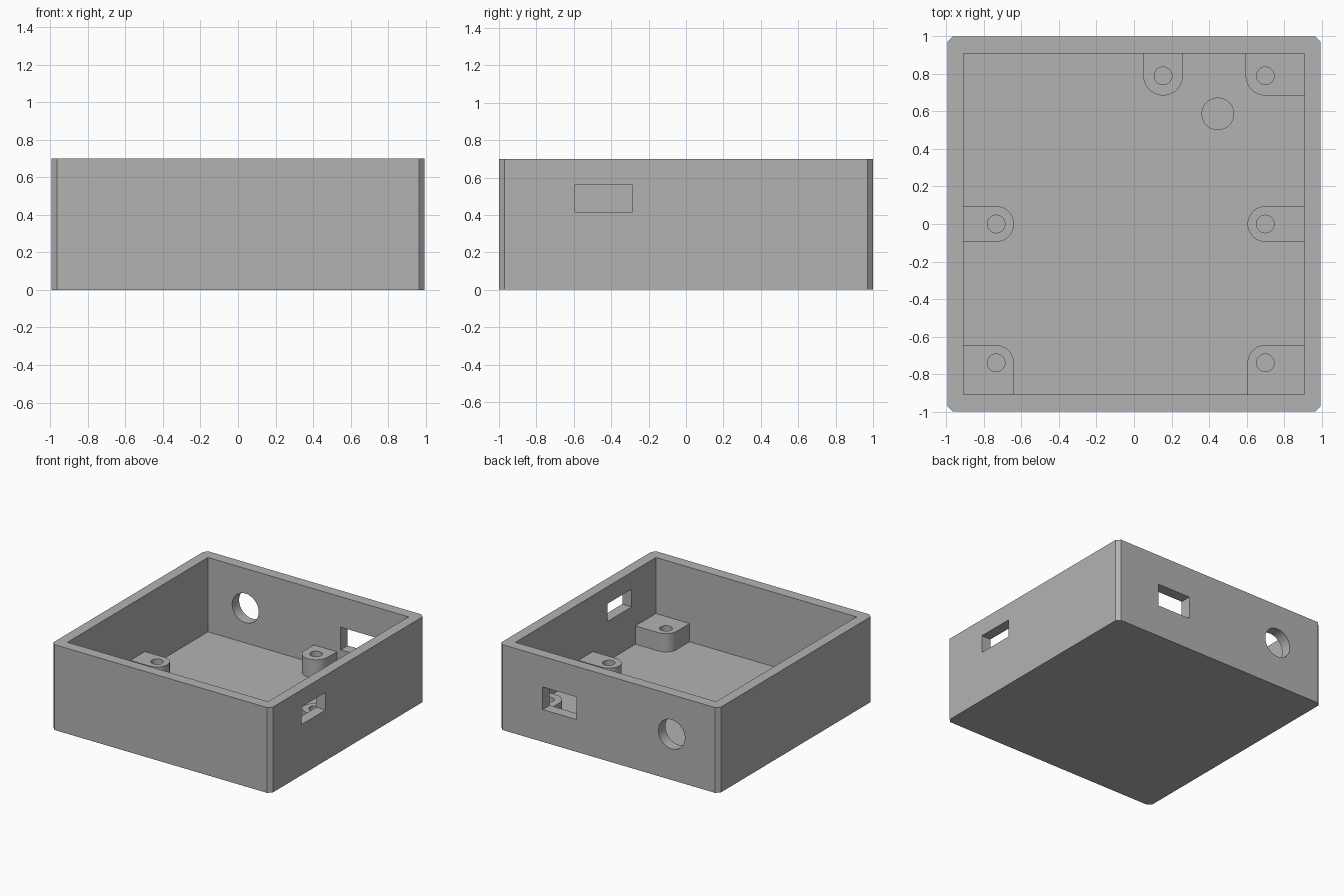
import bpy, bmesh, math

if "Cube" in bpy.data.objects:
    bpy.data.objects.remove(bpy.data.objects["Cube"], do_unlink=True)

HALF, HEIGHT, CHAMFER = 0.995, 0.70, 0.03
INNER, FLOOR, BOSS_TOP = 0.91, 0.09, 0.24

grey = bpy.data.materials.new("plain grey")
grey.use_nodes = True
colour = (0.45, 0.45, 0.45, 1)
grey.diffuse_color = colour
grey.node_tree.nodes["Principled BSDF"].inputs["Base Color"].default_value = colour


def prism(name, outline, z0, z1):
    """Extrude a counter-clockwise outline from z0 to z1."""
    bm = bmesh.new()
    base = bm.faces.new([bm.verts.new((x, y, z0)) for x, y in outline])
    top = bmesh.ops.extrude_face_region(bm, geom=[base])["geom"]
    bmesh.ops.translate(bm, vec=(0, 0, z1 - z0),
                        verts=[v for v in top if isinstance(v, bmesh.types.BMVert)])
    bmesh.ops.recalc_face_normals(bm, faces=bm.faces)
    mesh = bpy.data.meshes.new(name)
    bm.to_mesh(mesh)
    bm.free()
    mesh.materials.append(grey)
    obj = bpy.data.objects.new(name, mesh)
    bpy.context.collection.objects.link(obj)
    return obj


def rect(x0, x1, y0, y1):
    return [(x0, y0), (x1, y0), (x1, y1), (x0, y1)]


def arc(cx, cy, r, start, end, steps):
    return [(cx + r * math.cos(math.radians(start + (end - start) * i / steps)),
             cy + r * math.sin(math.radians(start + (end - start) * i / steps)))
            for i in range(steps + 1)]


def circle(cx, cy, r):
    return arc(cx, cy, r, 0, 360, 48)[:-1]


def cut(obj, cutter):
    """Subtract the cutter from the object, then discard it."""
    mod = obj.modifiers.new("cut", "BOOLEAN")
    mod.operation, mod.solver, mod.object = "DIFFERENCE", "EXACT", cutter
    bpy.context.view_layer.update()
    bpy.context.view_layer.objects.active = obj
    bpy.ops.object.modifier_apply(modifier=mod.name)
    bpy.data.objects.remove(cutter, do_unlink=True)


def smooth(obj):
    bpy.ops.object.select_all(action="DESELECT")
    obj.select_set(True)
    bpy.context.view_layer.objects.active = obj
    bpy.ops.object.shade_smooth_by_angle(angle=math.radians(30))


# Open tray with chamfered upright corners
a, b = HALF, HALF - CHAMFER
case = prism("case", [(-b, -1), (b, -1), (a, -b - 0.005), (a, b + 0.005),
                      (b, 1), (-b, 1), (-a, b + 0.005), (-a, -b - 0.005)], 0, HEIGHT)
cut(case, prism("cavity", rect(-INNER, INNER, -INNER, INNER), FLOOR, 1))

# Openings in the side and back walls
cut(case, prism("side_slot", rect(0.8, 1.1, -0.595, -0.285), 0.415, 0.56))
cut(case, prism("back_slot", rect(0.295, 0.60, 0.8, 1.1), 0.265, 0.45))
bore = prism("back_hole", circle(0, 0, 0.12), 0, 0.3)
bore.rotation_euler.x = math.radians(90)
bore.location = (-0.57, 1.1, 0.375)
cut(case, bore)
smooth(case)


def boss(name, cx, cy, sx, sy, r):
    """Screw boss joined to the walls on the sides given by the signs sx, sy."""
    if sx and sy:
        start = math.degrees(math.atan2(-sy, -sx)) - 45
        outline = arc(cx, cy, r, start, start + 90, 12)
        wall = [(sx * INNER, cy - sy * r), (sx * INNER, sy * INNER), (cx - sx * r, sy * INNER)]
        outline += wall if sx * sy > 0 else wall[::-1]
    else:
        facing = math.degrees(math.atan2(-sy, -sx))
        outline = arc(cx, cy, r, facing - 90, facing + 90, 24)
        ends = [outline[-1], outline[0]]
        outline += [(sx * INNER if sx else x, sy * INNER if sy else y) for x, y in ends]
    obj = prism(name, outline, FLOOR, BOSS_TOP)
    cut(obj, prism("screw_hole", circle(cx, cy, 0.047), 0, 1))
    smooth(obj)


# Screw bosses along the walls and in the corners
boss("back_left_boss", 0.70, 0.79, 1, 1, 0.105)
boss("back_middle_boss", 0.155, 0.79, 0, 1, 0.105)
for label, x, s in (("left", 0.70, 1), ("right", -0.735, -1)):
    boss(label + "_middle_boss", x, 0, s, 0, 0.095)
    boss("front_" + label + "_boss", x, -0.74, s, -1, 0.095)

# Plain support post on the floor
smooth(prism("support_post", circle(0.447, 0.587, 0.087), FLOOR, BOSS_TOP))
